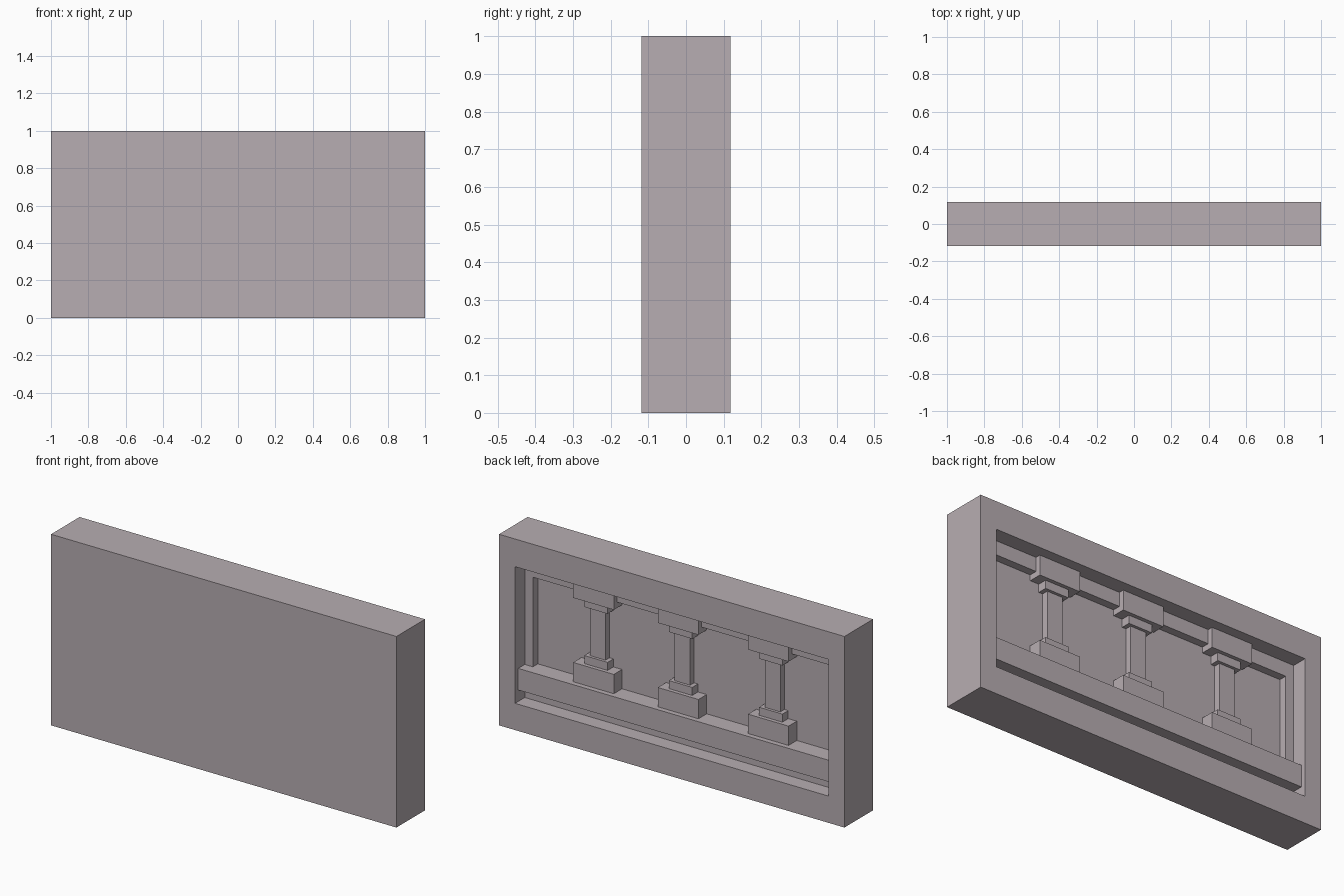
import bpy
import bmesh
from mathutils import Matrix, Vector

old = bpy.data.objects.get("Cube")
if old:
    bpy.data.objects.remove(old, do_unlink=True)

# One stone colour for everything
stone = bpy.data.materials.new("warm grey stone")
stone.use_nodes = True
colour = (0.475, 0.42, 0.445, 1)
stone.diffuse_color = colour
stone.node_tree.nodes["Principled BSDF"].inputs["Base Color"].default_value = colour


def finish(name, bm):
    bmesh.ops.recalc_face_normals(bm, faces=bm.faces)
    mesh = bpy.data.meshes.new(name)
    bm.to_mesh(mesh)
    bm.free()
    mesh.materials.append(stone)
    obj = bpy.data.objects.new(name, mesh)
    bpy.context.collection.objects.link(obj)
    return obj


def box(name, x, width, y0, y1, z0, z1):
    bm = bmesh.new()
    centre = Vector((x, (y0 + y1) / 2, (z0 + z1) / 2))
    size = (width, y1 - y0, z1 - z0)
    bmesh.ops.create_cube(bm, size=1, matrix=Matrix.LocRotScale(centre, None, size))
    return finish(name, bm)


BACK = 0.118     # rear face of the frame
STEP = 0.038     # rear face of the inner surround
PANEL = -0.003   # bottom of the recess
FLOOR, CEILING = 0.14, 0.855
RAIL_TOP = 0.313

# Wall slab with a stepped recess: rectangles (half width, low z, high z, y) joined in turn
steps = [
    (1.0, 0.0, 1.0, -BACK),
    (1.0, 0.0, 1.0, BACK),
    (0.907, FLOOR, CEILING, BACK),
    (0.907, FLOOR, CEILING, STEP),
    (0.86, 0.21, 0.782, STEP),
    (0.86, 0.21, 0.782, PANEL),
]
bm = bmesh.new()
loops = [[bm.verts.new(p) for p in ((-w, y, lo), (w, y, lo), (w, y, hi), (-w, y, hi))]
         for w, lo, hi, y in steps]
for a, b in zip(loops, loops[1:]):
    for i in range(4):
        j = (i + 1) % 4
        bm.faces.new((a[i], a[j], b[j], b[i]))
bm.faces.new(loops[0])
bm.faces.new(loops[-1])
finish("recessed_wall", bm)

# Ledge carrying the columns
box("ledge_rail", 0, 1.814, STEP, 0.092, 0.2, RAIL_TOP)
box("ledge_rail_back", 0, 1.72, PANEL, STEP, 0.22, RAIL_TOP)

# Columns, each a stack of blocks: part, width, rear y, low z, high z
stack = [
    ("base", 0.235, 0.065, RAIL_TOP, 0.414),
    ("plinth", 0.135, 0.045, 0.414, 0.456),
    ("shaft", 0.09, 0.03, 0.456, 0.71),
    ("neck", 0.135, 0.045, 0.71, 0.752),
    ("capital", 0.235, 0.065, 0.752, CEILING),
]
for side, x in (("left", 0.49), ("middle", 0.0), ("right", -0.522)):
    for part, width, y, low, high in stack:
        box(f"{side}_column_{part}", x, width, PANEL, y, low, high)
